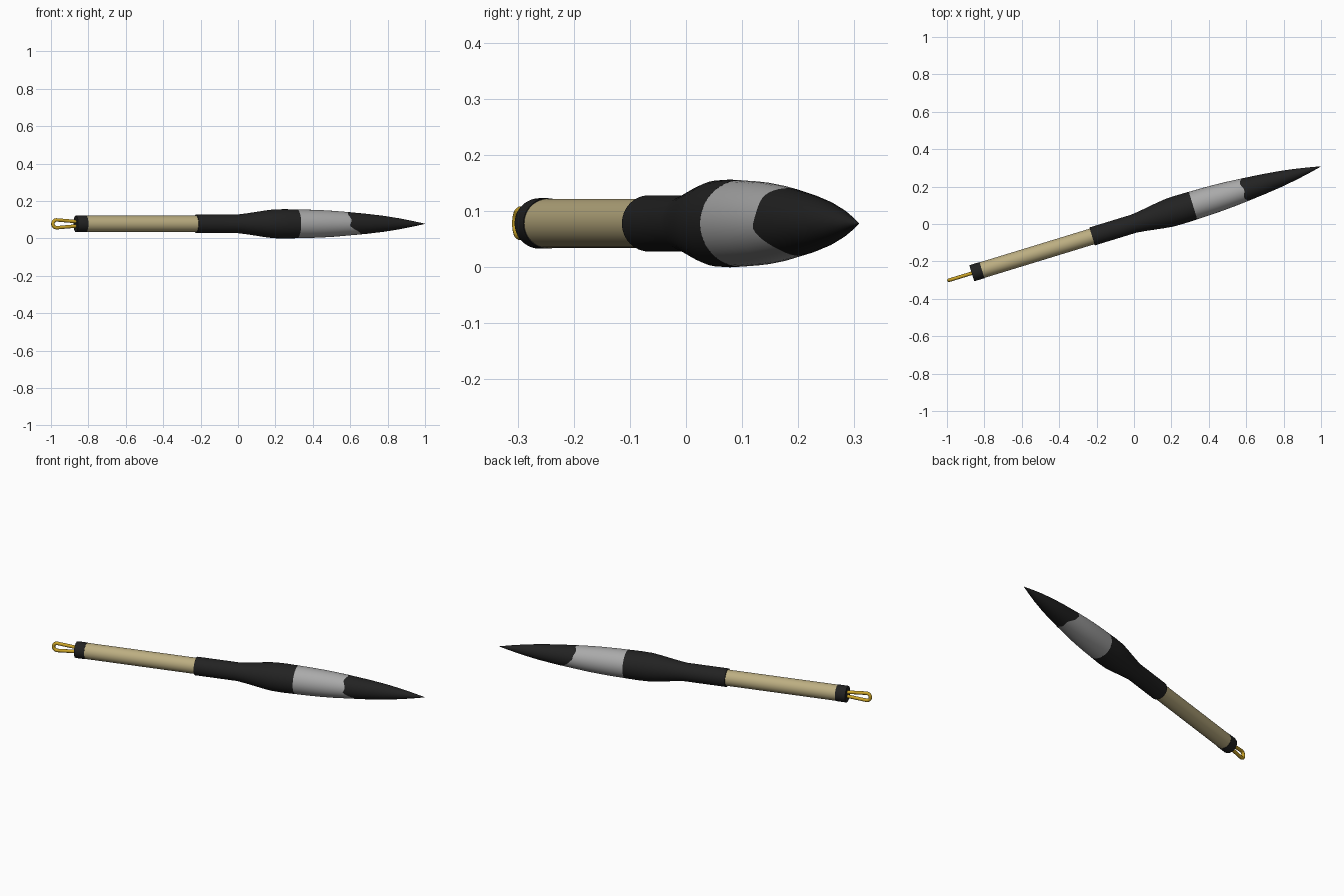
import bpy, bmesh, math
from mathutils import Matrix, Vector

if "Cube" in bpy.data.objects:
    bpy.data.objects.remove(bpy.data.objects["Cube"])

ANGLE = math.atan(0.306)
PLACE = Matrix.Translation((0, 0.002, 0.078)) @ Matrix.Rotation(ANGLE, 4, 'Z')
SIDES = 48


def material(name, rgb):
    m = bpy.data.materials.new(name)
    m.diffuse_color = (*rgb, 1)
    m.use_nodes = True
    m.node_tree.nodes["Principled BSDF"].inputs["Base Color"].default_value = m.diffuse_color
    return m


BLACK = material("black", (0.016, 0.016, 0.016))
GREY = material("grey bristle", (0.40, 0.40, 0.40))
TAN = material("pale wood", (0.50, 0.42, 0.22))
GOLD = material("gold", (0.60, 0.37, 0.02))


def lathe(name, profile, mats, bands=None, shift=None):
    """Spin (t, radius) rings round the x axis; bands gives a material per span."""
    bm = bmesh.new()
    rings = []
    for i, (t, r) in enumerate(profile):
        ring = []
        for k in range(SIDES):
            a = 2 * math.pi * k / SIDES
            dt, dr = shift(i, a) if shift else (0, 0)
            ring.append(bm.verts.new((t + dt, (r + dr) * math.cos(a), (r + dr) * math.sin(a))))
        rings.append(ring)
    for i in range(len(rings) - 1):
        for k in range(SIDES):
            j = (k + 1) % SIDES
            f = bm.faces.new((rings[i][k], rings[i][j], rings[i + 1][j], rings[i + 1][k]))
            f.material_index = bands[i] if bands else 0
    bm.faces.new(rings[0])
    f = bm.faces.new(rings[-1])
    f.material_index = bands[-1] if bands else 0
    bmesh.ops.recalc_face_normals(bm, faces=bm.faces)
    mesh = bpy.data.meshes.new(name)
    bm.to_mesh(mesh)
    bm.free()
    ob = bpy.data.objects.new(name, mesh)
    bpy.context.collection.objects.link(ob)
    for m in mats:
        mesh.materials.append(m)
    ob.matrix_world = PLACE
    bpy.ops.object.select_all(action='DESELECT')
    bpy.context.view_layer.objects.active = ob
    ob.select_set(True)
    bpy.ops.object.shade_smooth_by_angle(angle=math.radians(35))
    return ob


# Handle and end cap
lathe("handle", [(-0.86, 0.0435), (-0.22, 0.0435)], [TAN])
lathe("end_cap", [(-0.907, 0.044), (-0.90, 0.045), (-0.85, 0.045)], [BLACK])

# Ferrule: straight sleeve that flares to the bristles
lathe("ferrule", [(-0.234, 0.050), (0.0, 0.050), (0.05, 0.056), (0.10, 0.0635), (0.15, 0.071),
                  (0.20, 0.077), (0.26, 0.0782), (0.33, 0.077)], [BLACK])

# Bristles: grey belly with a dipped tip whose edge swings forward underneath
BELLY = [(0.325, 0.077), (0.40, 0.0755), (0.47, 0.073), (0.54, 0.069), (0.61, 0.0635),
         (0.72, 0.0535), (0.82, 0.042), (0.91, 0.028), (0.98, 0.0145), (1.045, 0.0008)]
EDGE = 4


def dip(i, a):
    if i != EDGE:
        return 0, 0
    under = max(0.0, math.cos(a + math.radians(80))) ** 0.8
    d = 0.075 * under + 0.006 * math.sin(5 * a)
    return d, -0.091 * d


lathe("bristles", BELLY, [GREY, BLACK], [0] * EDGE + [1] * (len(BELLY) - EDGE), dip)

# Hanging loop: a teardrop of wire
pts = [(-0.895, 0, 0.011)]
for k in range(13):
    a = math.radians(80 + 200 * k / 12)
    pts.append((-1.014 + 0.021 * math.cos(a), 0, 0.021 * math.sin(a)))
pts.append((-0.895, 0, -0.011))
curve = bpy.data.curves.new("hanging_loop", 'CURVE')
curve.dimensions = '3D'
curve.bevel_depth = 0.0095
curve.bevel_resolution = 3
spline = curve.splines.new('POLY')
spline.points.add(len(pts) - 1)
for p, c in zip(spline.points, pts):
    p.co = (*c, 1)
spline.use_smooth = True
curve.materials.append(GOLD)
loop = bpy.data.objects.new("hanging_loop", curve)
bpy.context.collection.objects.link(loop)
loop.matrix_world = PLACE
